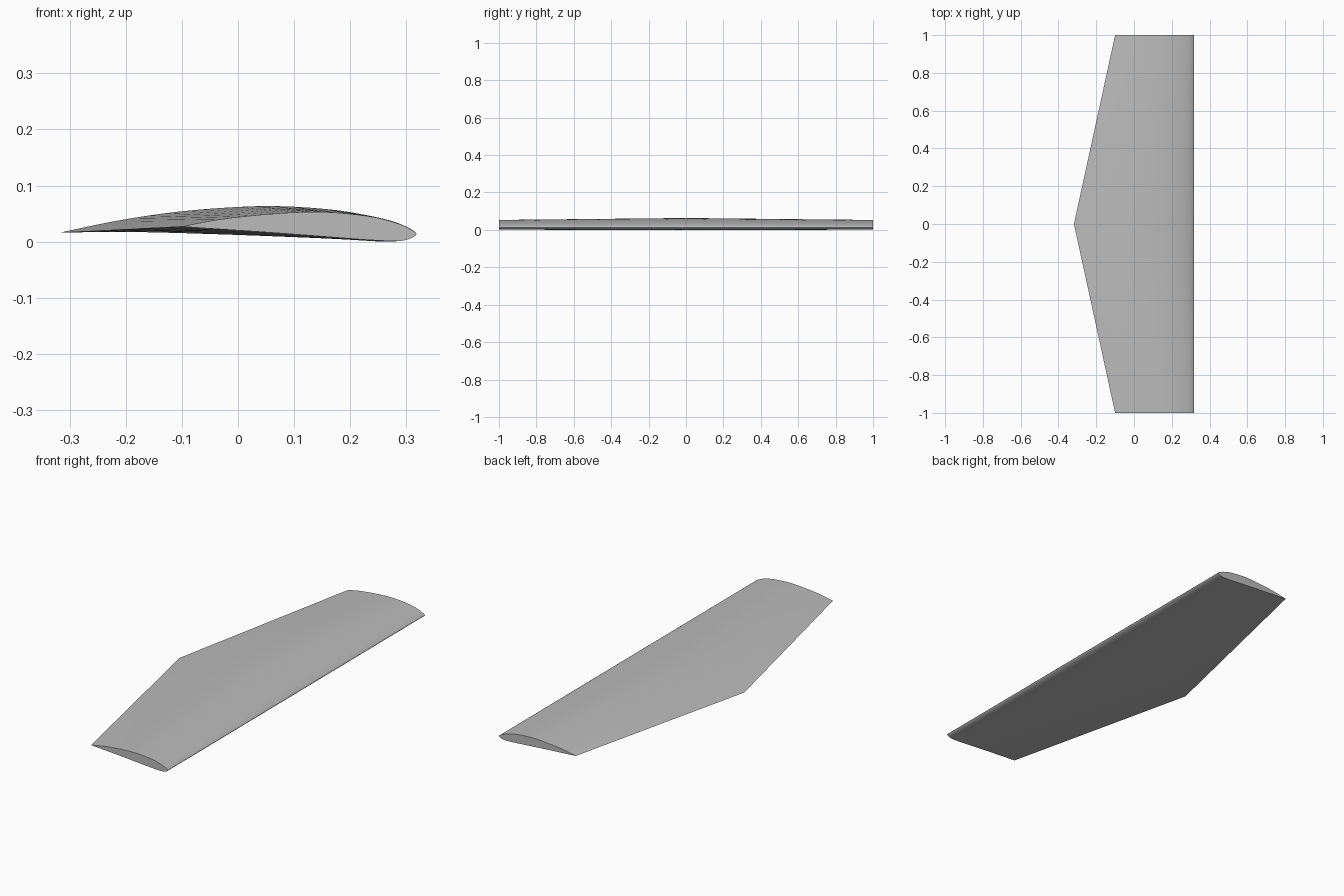
import bpy
import bmesh
import math
from mathutils import Vector

cube = bpy.data.objects.get("Cube")
if cube:
    bpy.data.objects.remove(cube, do_unlink=True)

# Wing section from the trailing edge, over the top, round the nose and back.
# Each point: chord fraction, height at the root, height at the tip
SECTION = [
    (0, .016, .027), (.15, .036, .039), (.3, .051, .0465), (.45, .06, .0515),
    (.6, .0635, .053), (.75, .058, .048), (.85, .0485, .041), (.93, .037, .031),
    (.98, .024, .021), (1, .014, .014), (.985, .007, .008), (.955, .002, .003),
    (.91, 0, .001), (.8, .004, .003), (.7, .007, .006), (.5, .012, .0125),
    (.3, .016, .0185), (.15, .0175, .0225), (0, .016, .027),
]
STEPS = 3
NOSE_X = .318
ROOT_CHORD, TIP_CHORD = .636, .418


def smooth_path(points, steps):
    """Pass a smooth curve through the points (ends stay sharp)."""
    pts = [Vector(p) for p in points]
    pts = [pts[0]] + pts + [pts[-1]]
    path = []
    for a, b, c, d in zip(pts, pts[1:], pts[2:], pts[3:]):
        for i in range(steps):
            t = i / steps
            path.append(b + (c - a) * t / 2
                        + (a * 2 - b * 5 + c * 4 - d) * t * t / 2
                        + (b * 3 - a - c * 3 + d) * t ** 3 / 2)
    return path


def make_material(name, colour):
    mat = bpy.data.materials.new(name)
    mat.use_nodes = True
    mat.diffuse_color = colour
    mat.node_tree.nodes["Principled BSDF"].inputs["Base Color"].default_value = colour
    return mat


def section_ring(bm, path, y):
    """One rib of the wing; the chord shrinks towards the tips."""
    at_tip = abs(y) == 1
    chord = TIP_CHORD if at_tip else ROOT_CHORD
    return [bm.verts.new((NOSE_X - chord * (1 - p.x), y, max(p.z if at_tip else p.y, 0)))
            for p in path]


# Wing: three ribs joined by straight skins, with flat end caps
bm = bmesh.new()
path = smooth_path(SECTION, STEPS)
rings = [section_ring(bm, path, y) for y in (-1, 0, 1)]
for near, far in zip(rings, rings[1:]):
    for i in range(len(path)):
        j = (i + 1) % len(path)
        bm.faces.new((near[i], near[j], far[j], far[i]))
bm.faces.new(rings[0])
bm.faces.new(rings[-1])
bmesh.ops.recalc_face_normals(bm, faces=bm.faces)

mesh = bpy.data.meshes.new("wing")
bm.to_mesh(mesh)
bm.free()
wing = bpy.data.objects.new("wing", mesh)
bpy.context.collection.objects.link(wing)
mesh.materials.append(make_material("plain grey", (.5, .5, .5, 1)))

# Smooth skin, sharp trailing edge and caps
bpy.ops.object.select_all(action='DESELECT')
wing.select_set(True)
bpy.context.view_layer.objects.active = wing
bpy.ops.object.shade_smooth_by_angle(angle=math.radians(40))
